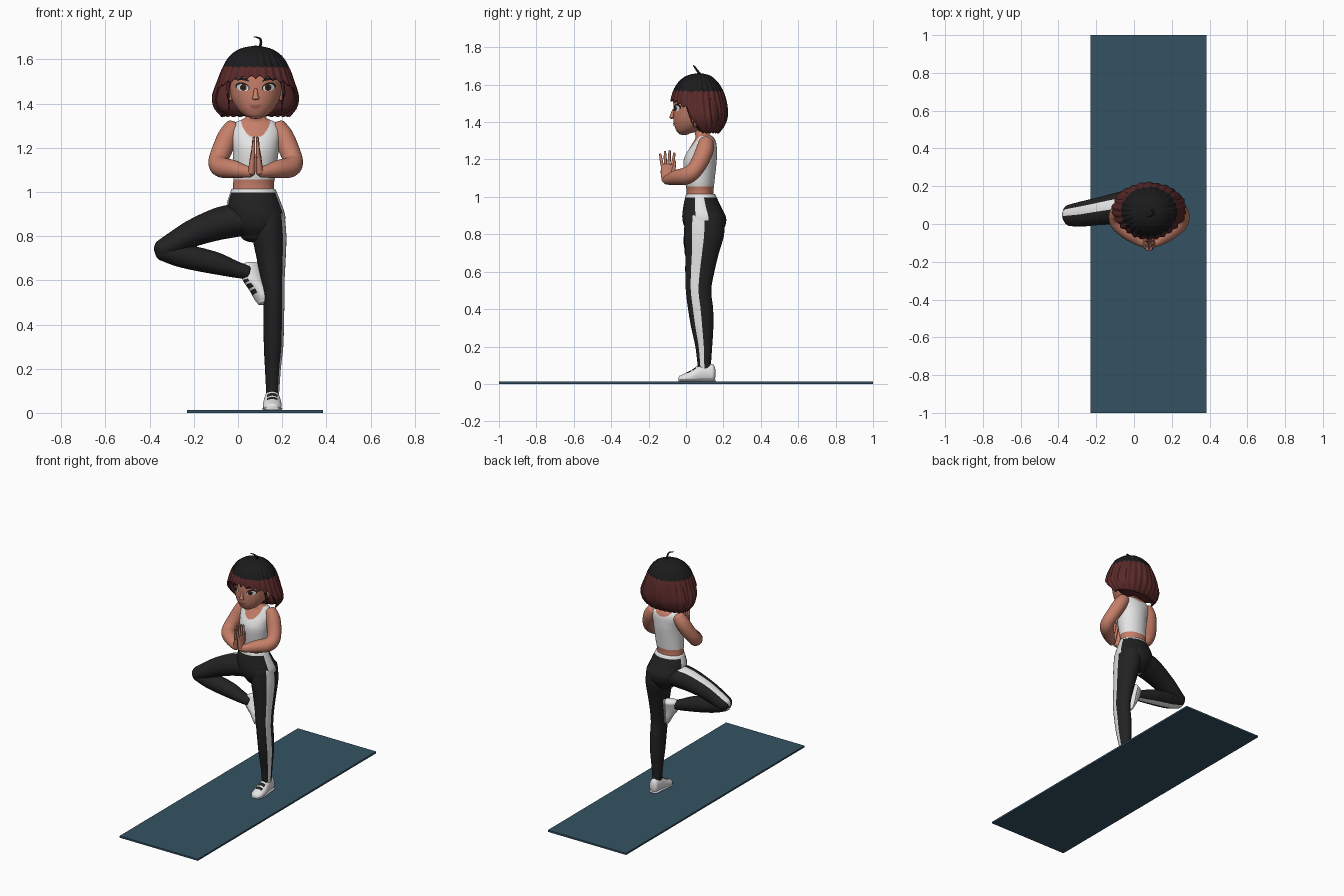
import bpy, math
from mathutils import Vector, Matrix

CX = 0.08  # body centre line


def material(name, rgb):
    m = bpy.data.materials.new(name)
    m.diffuse_color = (*rgb, 1)
    return m


SKIN = material("skin", (0.56, 0.21, 0.14))
BLACK = material("black_fabric", (0.016, 0.016, 0.017))
HAIR = material("black_hair", (0.011, 0.011, 0.012))
RED = material("red_hair", (0.10, 0.022, 0.022))
WHITE = material("white_fabric", (0.78, 0.78, 0.78))
MAT = material("mat_blue", (0.035, 0.085, 0.125))
IRIS = material("brown_iris", (0.06, 0.025, 0.015))
LIP = material("lips", (0.36, 0.11, 0.085))


def finish(name, verts, faces, mats, idx=None, smooth=True):
    me = bpy.data.meshes.new(name)
    me.from_pydata(verts, [], faces)
    for m in mats:
        me.materials.append(m)
    for i, p in enumerate(me.polygons):
        p.use_smooth = smooth
        if idx:
            p.material_index = idx[i]
    if smooth:
        me.set_sharp_from_angle(angle=math.radians(55))
    ob = bpy.data.objects.new(name, me)
    bpy.context.collection.objects.link(ob)
    return ob


def dense(st, per):
    """Catmull-Rom through stations (x, y, z, half-width a, half-depth b)."""
    out = []
    for i in range(len(st) - 1):
        q = [st[max(i - 1, 0)], st[i], st[i + 1], st[min(i + 2, len(st) - 1)]]
        for k in range(per):
            t = k / per
            out.append([0.5 * (2 * b + (c - a) * t + (2*a - 5*b + 4*c - d) * t*t + (3*b - a - 3*c + d) * t**3)
                        for a, b, c, d in zip(*q)])
    return out + [list(st[-1])]


def loft(name, st, mats, rule=None, ref=(1, 0, 0), axis=None, n=32, per=6, ends=(0.6, 0.6), xf=None, floor=False):
    """Skin of elliptical rings; rule(angle, point) picks the material."""
    ds = dense(st, per)
    P = [Vector(s[:3]) for s in ds]
    rings = []
    for i, s in enumerate(ds):
        t = Vector(axis) if axis else (P[min(i + 1, len(P) - 1)] - P[max(i - 1, 0)]).normalized()
        rings.append((P[i], t, s[3], s[4]))
    way = 1 if (P[-1] - P[0]).dot(rings[0][1]) > 0 else -1
    for last, e in ((False, ends[0]), (True, ends[1])):
        p, t, a, b = rings[-1 if last else 0]
        for k in range(1, 7):
            f = math.radians(14.5 * k)
            r = (p + t * way * (1 if last else -1) * e * min(a, b) * math.sin(f), t, a * math.cos(f), b * math.cos(f))
            rings.append(r) if last else rings.insert(0, r)
    verts, faces, idx = [], [], []
    for p, t, a, b in rings:
        u = Vector(ref)
        u = (u - t * u.dot(t)).normalized()
        v = t.cross(u)
        for j in range(n):
            w = 2 * math.pi * j / n
            q = p + u * a * math.cos(w) + v * b * math.sin(w)
            if floor:
                q.z = max(q.z, 0)
            verts.append(q)
    for i in range(len(rings) - 1):
        for j in range(n):
            k = (j + 1) % n
            f = (i*n + j, i*n + k, i*n + n + k, i*n + n + j)
            w = (2 * math.pi * (j + 0.5) / n + math.pi) % (2 * math.pi) - math.pi
            idx.append(rule(w, sum((verts[q] for q in f), Vector()) / 4) if rule else 0)
            faces.append(f if way > 0 else f[::-1])
    m = (len(rings) - 1) * n
    caps = [tuple(range(n))[::-1], tuple(range(m, m + n))]
    faces += caps if way > 0 else [c[::-1] for c in caps]
    idx += [idx[0], idx[-1]]
    if xf:
        verts = [xf @ q for q in verts]
    return finish(name, verts, faces, mats, idx)


def band(c, w):
    """Stripe rule: an angular band round a limb."""
    return lambda a, p: int(abs(a - c) < w)


# Exercise mat
x0, x1, h = -0.23, 0.385, 0.012
finish("exercise_mat", [(x, y, z) for z in (0, h) for x, y in ((x0, -1), (x1, -1), (x1, 1), (x0, 1))],
       [(3, 2, 1, 0), (4, 5, 6, 7), (0, 1, 5, 4), (1, 2, 6, 5), (2, 3, 7, 6), (3, 0, 4, 7)], [MAT], smooth=False)


# Torso with tank top and neck
def top_rule(a, p):
    d, drop = abs(p.x - CX), 0.088 if p.y < 0.1 else 0.045
    scoop = (d / 0.066) ** 2 + ((p.z - 1.335) / drop) ** 2 < 1
    return int(p.z > 1.056 and p.z < 1.335 and d < 0.108 and not scoop)


UP = (0, 0, 1)
loft("torso", [(0.07, 0.076, 0.97, 0.096, 0.075), (0.07, 0.075, 1.03, 0.092, 0.072), (0.075, 0.074, 1.08, 0.096, 0.078),
               (CX, 0.074, 1.17, 0.102, 0.088), (CX, 0.08, 1.22, 0.106, 0.085), (CX, 0.097, 1.28, 0.112, 0.066),
               (CX, 0.1, 1.315, 0.09, 0.05), (CX, 0.085, 1.34, 0.045, 0.038), (CX, 0.07, 1.40, 0.036, 0.036)],
     [SKIN, WHITE], top_rule, axis=UP, n=128, per=14, ends=(0, 0))


# Leggings: hips, standing leg, raised thigh and shin
def hip_rule(a, p):
    side = min(abs(a + 0.12), abs(abs(a) - math.pi + 0.05))
    return int(p.z > 1.0 or (side < 0.28 and (p.x > 0 or p.z > 0.9)))


loft("hips", [(0.088, 0.1, 0.80, 0.075, 0.08), (0.088, 0.1, 0.84, 0.115, 0.108), (0.084, 0.097, 0.89, 0.13, 0.117),
              (0.073, 0.086, 0.95, 0.122, 0.1), (0.07, 0.078, 1.012, 0.1, 0.079)],
     [BLACK, WHITE], hip_rule, axis=UP, n=64, ends=(0.4, 0.1), per=10)
loft("standing_leg", [(0.157, 0.098, 0.085, 0.029, 0.034), (0.158, 0.095, 0.2, 0.036, 0.045), (0.161, 0.087, 0.3, 0.044, 0.059),
                      (0.162, 0.078, 0.4, 0.046, 0.067), (0.162, 0.067, 0.5, 0.048, 0.068), (0.157, 0.074, 0.6, 0.054, 0.078),
                      (0.15, 0.086, 0.7, 0.066, 0.09), (0.142, 0.097, 0.8, 0.077, 0.107), (0.138, 0.098, 0.89, 0.074, 0.105)],
     [BLACK, WHITE], band(-0.33, 0.33), axis=UP, n=48)
loft("raised_thigh", [(0.04, 0.095, 0.875, 0.07, 0.095), (-0.03, 0.09, 0.868, 0.075, 0.09), (-0.1, 0.08, 0.852, 0.072, 0.082),
                      (-0.2, 0.065, 0.815, 0.062, 0.072), (-0.28, 0.052, 0.772, 0.054, 0.066), (-0.335, 0.046, 0.742, 0.047, 0.058)],
     [BLACK, WHITE], band(0.32, 0.36), ref=UP, n=48, ends=(0.3, 0.95))
loft("raised_shin", [(-0.335, 0.046, 0.732, 0.045, 0.052), (-0.27, 0.048, 0.715, 0.052, 0.056), (-0.2, 0.052, 0.7, 0.054, 0.058),
                     (-0.1, 0.057, 0.677, 0.05, 0.053), (-0.02, 0.06, 0.652, 0.039, 0.042), (0.045, 0.062, 0.635, 0.03, 0.032)],
     [BLACK, WHITE], lambda a, p: int(abs(abs(a) - 2.8) < 0.3 and a < 0), ref=UP, n=48, ends=(0.9, 0.3))


# Shoes, modelled flat with the toe towards -y
def lace_rule(a, p):
    return int(abs(a + math.pi / 2) < 0.55 and 0.005 < p.y < 0.075 and int((p.y + 1) / 0.009) % 3 > 0)


toe_up = Vector((-0.13, 0.3, 0.94)).normalized()
out = Vector((-0.87, -0.45, 0.0))
out = (out - toe_up * out.dot(toe_up)).normalized()
raised = Matrix((toe_up.cross(out), toe_up, out)).transposed().to_4x4()
raised.translation = (0.118, 0.07, 0.53)
for side, xf in (("standing", Matrix.Translation((0.155, 0, 0.012))), ("raised", raised)):
    loft(side + "_shoe", [(0, -0.03, 0.014, 0.029, 0.019), (0, -0.01, 0.017, 0.040, 0.026), (0, 0.03, 0.026, 0.042, 0.037),
                          (0, 0.07, 0.04, 0.037, 0.05), (0, 0.1, 0.046, 0.034, 0.054), (0, 0.14, 0.045, 0.031, 0.05)],
         [WHITE, BLACK], lace_rule, axis=(0, 1, 0), n=40, per=9, xf=xf, floor=True)
    loft(side + "_sole", [(0, -0.03, 0.007, 0.032, 0.009), (0, -0.01, 0.007, 0.044, 0.01), (0, 0.03, 0.007, 0.045, 0.01),
                          (0, 0.09, 0.007, 0.037, 0.01), (0, 0.14, 0.007, 0.034, 0.01)],
         [WHITE], axis=(0, 1, 0), xf=xf, floor=True, ends=(1.2, 1.9))

# Head
HEAD = [(CX, -0.01, 1.338, 0.03, 0.027), (CX, 0.003, 1.35, 0.055, 0.052), (CX, 0.028, 1.38, 0.086, 0.09),
        (CX, 0.046, 1.42, 0.108, 0.114), (CX, 0.053, 1.47, 0.118, 0.121), (CX, 0.057, 1.52, 0.12, 0.123),
        (CX, 0.058, 1.57, 0.11, 0.108), (CX, 0.06, 1.62, 0.075, 0.07)]
loft("head", HEAD, [SKIN], axis=UP, n=64, per=8, ends=(0.25, 0.3))
HEAD_D = dense(HEAD, 8)


def ring_at(rows, z):
    """Section of a dense upright loft at height z (rows rising)."""
    for a, b in zip(rows, rows[1:]):
        if a[2] <= z <= b[2]:
            t = (z - a[2]) / max(b[2] - a[2], 1e-9)
            return [p + (q - p) * t for p, q in zip(a, b)]
    return rows[0] if z < rows[0][2] else rows[-1]


def patch(name, dx, z, rx, rz, off, mat, tilt=0, bow=0):
    """Thin painted plate following the face."""
    verts, faces, n = [], [], 28
    for r in range(5):
        for j in range(n):
            w = 2 * math.pi * j / n
            px, pz = rx * r / 4 * math.cos(w), rz * r / 4 * math.sin(w)
            x, zz = dx + px, z + pz + px * tilt - bow * (px / rx) ** 2
            _, cy, _, a, b = ring_at(HEAD_D, zz)
            verts.append((CX + x, cy - b * math.sqrt(max(0.02, 1 - (x / a) ** 2)) - off, zz))
    for r in range(4):
        for j in range(n):
            k = (j + 1) % n
            faces.append((r*n + j, r*n + n + j, r*n + n + k, r*n + k))
    finish(name, verts, faces, [mat])


# Face details, ears, arms and hands, mirrored
for s, side in ((-1, "right"), (1, "left")):
    patch(side + "_lash", s * 0.06, 1.478, 0.032, 0.018, 0.002, HAIR, s * 0.15, 0.004)
    patch(side + "_eye_white", s * 0.059, 1.472, 0.027, 0.016, 0.0035, WHITE, s * 0.1)
    patch(side + "_iris", s * 0.056, 1.473, 0.015, 0.0155, 0.005, IRIS)
    patch(side + "_pupil", s * 0.056, 1.473, 0.008, 0.009, 0.006, HAIR)
    patch(side + "_eyebrow", s * 0.06, 1.512, 0.032, 0.006, 0.004, HAIR, s * 0.12, 0.008)
    X = lambda d: CX + s * d
    loft(side + "_ear", [(X(0.112), 0.05, 1.42, 0.012, 0.014), (X(0.12), 0.055, 1.45, 0.014, 0.024), (X(0.12), 0.06, 1.475, 0.01, 0.02)], [SKIN], n=16)
    bpy.ops.mesh.primitive_torus_add(major_radius=0.018, minor_radius=0.0025, major_segments=24, minor_segments=6,
                                     location=(X(0.12), 0.055, 1.39), rotation=(0, math.pi / 2, 0))
    bpy.context.object.name = side + "_earring"
    bpy.context.object.data.materials.append(BLACK)
    loft(side + "_sideburn", [(X(0.105), 0.0, 1.54, 0.012, 0.02), (X(0.124), 0.015, 1.48, 0.008, 0.014), (X(0.122), 0.03, 1.40, 0.002, 0.003)], [RED], n=12)
    loft(side + "_arm", [(X(0.098), 0.108, 1.292, 0.04, 0.042), (X(0.125), 0.1, 1.25, 0.047, 0.047), (X(0.152), 0.075, 1.19, 0.046, 0.046),
                         (X(0.17), 0.04, 1.138, 0.044, 0.044), (X(0.155), 0.0, 1.112, 0.046, 0.046), (X(0.1), -0.05, 1.103, 0.041, 0.041),
                         (X(0.055), -0.085, 1.094, 0.03, 0.03), (X(0.022), -0.105, 1.09, 0.021, 0.024)], [SKIN], ref=(0, 1, 0))
    Y = (0, 1, 0)
    loft(side + "_palm", [(X(0.02), -0.106, 1.085, 0.024, 0.018), (X(0.016), -0.102, 1.12, 0.033, 0.015), (X(0.012), -0.1, 1.17, 0.034, 0.011)], [SKIN], ref=Y)
    for k, length in enumerate((0.066, 0.08, 0.085, 0.072)):
        d = k - 1.5
        loft(f"{side}_finger_{k + 1}", [(X(0.011), -0.1 + d * 0.017, 1.16, 0.0085, 0.009), (X(0.01), -0.1 + d * 0.022, 1.165 + length / 2, 0.008, 0.008),
                                        (X(0.008), -0.1 + d * 0.025, 1.16 + length, 0.006, 0.006)], [SKIN], ref=Y, n=12, ends=(0.6, 1))
    loft(side + "_thumb", [(X(0.018), -0.085, 1.11, 0.012, 0.012), (X(0.018), -0.065, 1.15, 0.009, 0.009), (X(0.014), -0.06, 1.19, 0.006, 0.006)], [SKIN], n=12, ends=(0.6, 1))
loft("nose", [(CX, -0.066, 1.465, 0.008, 0.008), (CX, -0.074, 1.44, 0.011, 0.01), (CX, -0.076, 1.425, 0.017, 0.013)], [SKIN], axis=UP, n=20, ends=(0.5, 0.6))
patch("upper_lip", 0, 1.389, 0.028, 0.005, 0.004, LIP, 0, -0.003)
patch("lower_lip", 0, 1.382, 0.021, 0.006, 0.005, LIP, 0, -0.003)

# Hair: bobbed shell with a fringe, inner mass and a curl
SHELL = dense([(CX, 0.1, 1.338, 0.15, 0.075), (CX, 0.09, 1.38, 0.184, 0.115), (CX, 0.075, 1.43, 0.194, 0.145),
               (CX, 0.066, 1.5, 0.172, 0.149), (CX, 0.065, 1.57, 0.146, 0.13), (CX, 0.066, 1.62, 0.112, 0.098),
               (CX, 0.068, 1.65, 0.065, 0.058), (CX, 0.07, 1.662, 0.006, 0.006)], 8)
N, L = 180, 44
verts, faces, idx = [], [], []
for j in range(N):
    w = 2 * math.pi * j / N
    phi = abs((w + math.pi / 2 + math.pi) % (2 * math.pi) - math.pi)  # angle from the face
    t = min(max((phi - 1.15) / 0.25, 0), 1)
    saw = abs((w * 26 / (2 * math.pi)) % 1 - 0.5)
    fringe = 1.512 - 0.035 * min(phi, 1.2) ** 2 + 0.035 * saw
    low = fringe + (1.338 + 0.012 * saw - fringe) * t * t * (3 - 2 * t)
    for i in range(L):
        z = 1.662 - (1.662 - low) * (i / (L - 1)) ** 1.6
        cx, cy, _, a, b = ring_at(SHELL, z)
        g = 1 + 0.022 * math.cos(w * 26 + math.pi) * min(1, i / 14) + 0.012 * math.cos(w * 9 + z * 20)
        verts.append((cx + a * g * math.cos(w), cy + b * g * math.sin(w), z))
for j in range(N):
    for i in range(L - 1):
        k = (j + 1) % N
        faces.append((j*L + i, j*L + i + 1, k*L + i + 1, k*L + i))
        idx.append(int(verts[j*L + i][2] < 1.568))
faces.append(tuple(j * L for j in range(N)))
idx.append(0)
shell = finish("hair_bob", verts, faces, [HAIR, RED], idx)
mod = shell.modifiers.new("thickness", "SOLIDIFY")
mod.thickness, mod.offset = 0.008, -1
loft("hair_inner", [(CX, 0.12, 1.355, 0.14, 0.055), (CX, 0.122, 1.38, 0.168, 0.075), (CX, 0.125, 1.43, 0.178, 0.08), (CX, 0.125, 1.52, 0.145, 0.07)],
     [RED], axis=UP, n=48, ends=(0.2, 0.3))
loft("hair_curl", [(0.095, 0.08, 1.65, 0.007, 0.007), (0.104, 0.06, 1.675, 0.006, 0.006), (0.098, 0.046, 1.695, 0.005, 0.005),
                   (0.07, 0.038, 1.703, 0.0015, 0.0015)], [HAIR], ref=(0, 1, 0), n=10)
